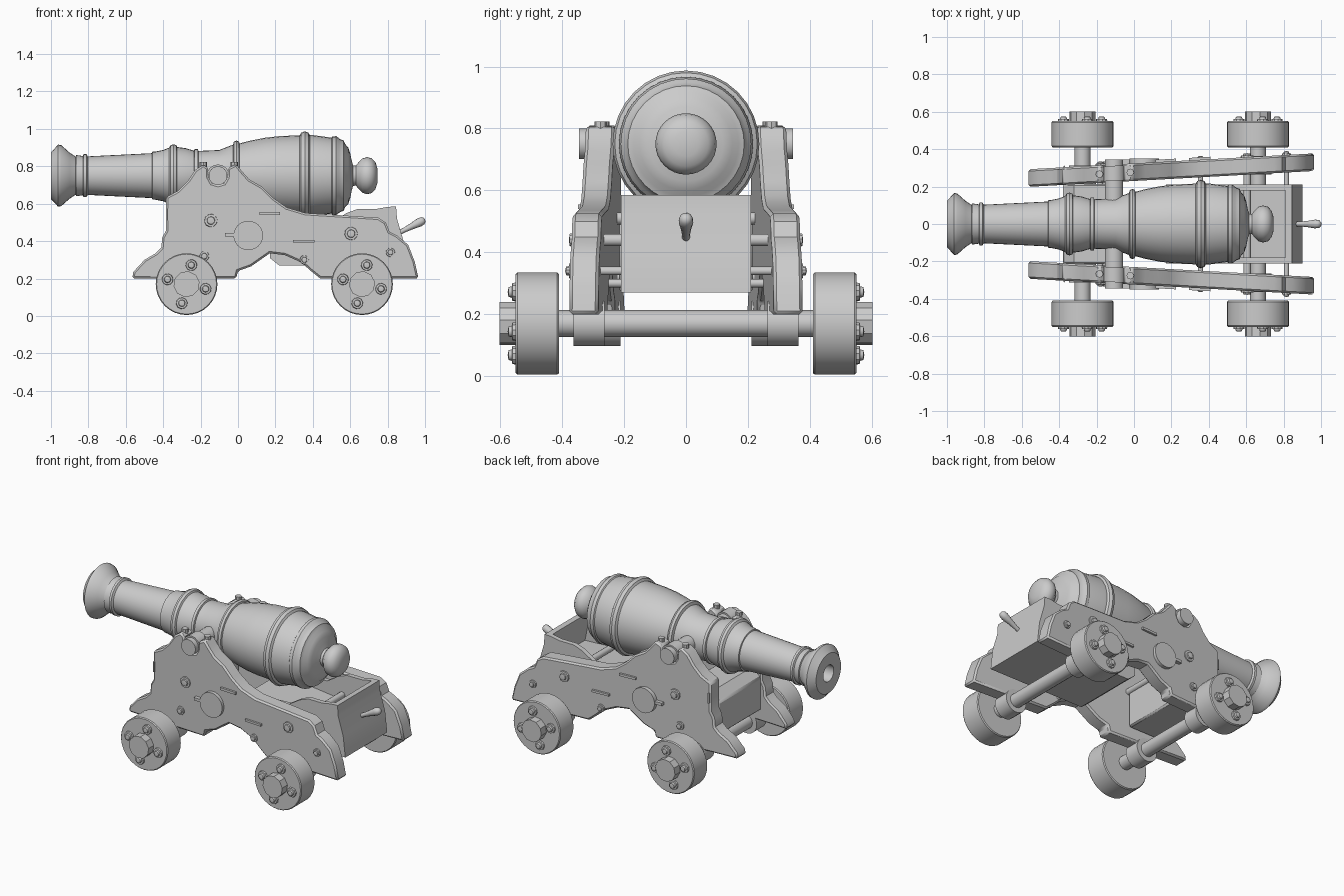
import bpy, bmesh, math
from mathutils import Vector

if "Cube" in bpy.data.objects:
    bpy.data.objects.remove(bpy.data.objects["Cube"])

X, Y, Z = Vector((1, 0, 0)), Vector((0, 1, 0)), Vector((0, 0, 1))


def finish(name, bm, mirror=False, bevel=0):
    bmesh.ops.remove_doubles(bm, verts=bm.verts, dist=1e-5)
    bmesh.ops.recalc_face_normals(bm, faces=bm.faces)
    me = bpy.data.meshes.new(name)
    bm.to_mesh(me)
    bm.free()
    ob = bpy.data.objects.new(name, me)
    bpy.context.collection.objects.link(ob)
    if bevel:
        m = ob.modifiers.new("bevel", "BEVEL")
        m.width, m.segments, m.limit_method = bevel, 1, "ANGLE"
        m.angle_limit = math.radians(50)
    if mirror:
        m = ob.modifiers.new("mirror", "MIRROR")
        m.use_axis = (False, True, False)
        m.use_mirror_merge = False
    return ob


def lathe(name, prof, origin, axis=Y, seg=24, mirror=False):
    """Revolve (distance along axis, radius) points."""
    bm = bmesh.new()
    axis = Vector(axis).normalized()
    u = axis.orthogonal().normalized()
    v = axis.cross(u)
    rings = []
    for t, r in prof:
        rings.append([bm.verts.new(Vector(origin) + axis * t + r * (u * math.cos(a) + v * math.sin(a)))
                      for a in (2 * math.pi * i / seg for i in range(seg))])
    for a, b in zip(rings, rings[1:]):
        for i in range(seg):
            j = (i + 1) % seg
            bm.faces.new((a[i], a[j], b[j], b[i]))
    return finish(name, bm, mirror)


def rod(name, origin, r, length, axis=Y, seg=16, mirror=False):
    return lathe(name, [(0, 0), (0, r), (length, r), (length, 0)], origin, axis, seg, mirror)


def cheek_y(x):
    return 0.277 + 0.0555 * x


def prism(name, pts, y0, y1, mirror=False, splay=False, bevel=0):
    """Extrude an x/z outline along y, optionally following the splay of the cheeks."""
    bm = bmesh.new()
    f = bm.faces.new([bm.verts.new((x, y0, z)) for x, z in pts])
    ext = bmesh.ops.extrude_face_region(bm, geom=[f])
    bmesh.ops.translate(bm, vec=(0, y1 - y0, 0),
                        verts=[g for g in ext["geom"] if isinstance(g, bmesh.types.BMVert)])
    if splay:
        for v in bm.verts:
            v.co.y += cheek_y(v.co.x)
    return finish(name, bm, mirror, bevel)


def rect(x0, x1, z0, z1):
    return [(x0, z0), (x1, z0), (x1, z1), (x0, z1)]


# Barrel with bore, mouldings and rear knob
barrel = [(-.5, 0), (-.5, .052), (-1, .052), (-1, .125), (-.985, .14), (-.962, .166), (-.945, .163),
          (-.90, .123), (-.868, .102), (-.865, .11), (-.83, .105), (-.825, .115), (-.81, .115),
          (-.803, .103), (-.46, .12), (-.458, .128), (-.445, .128), (-.40, .137), (-.368, .15),
          (-.36, .163), (-.345, .168), (-.33, .163), (-.325, .153), (-.28, .147), (-.235, .133),
          (-.232, .142), (-.215, .142), (-.212, .132), (-.10, .137), (-.05, .157), (-.027, .165),
          (-.022, .182), (-.008, .188), (.005, .182), (.008, .172), (.06, .186), (.14, .202),
          (.22, .211), (.33, .216), (.338, .23), (.357, .237), (.376, .23), (.384, .217), (.40, .217),
          (.50, .203), (.505, .21), (.525, .211), (.54, .2), (.55, .193), (.565, .188), (.572, .17),
          (.59, .15), (.60, .12), (.607, .085), (.615, .055), (.63, .053), (.645, .072), (.665, .092),
          (.69, .099), (.715, .093), (.735, .072), (.745, .04), (.747, 0)]
lathe("barrel", barrel, (0, 0, .75), X, 32)
rod("trunnion", (-.107, -.345, .75), .05, .69, seg=20)

# Carriage cheeks: stepped and curved outline, splayed towards the rear
cheek = [(-.565, .2), (-.56, .235), (-.50, .30), (-.44, .335), (-.41, .365), (-.405, .42), (-.385, .455),
         (-.385, .635), (-.32, .67), (-.27, .72), (-.23, .78), (-.185, .81), (-.16, .79), (-.157, .74),
         (-.14, .71), (-.107, .70), (-.074, .71), (-.057, .74), (-.054, .79), (-.01, .812), (.02, .775),
         (.06, .73), (.13, .69), (.19, .63), (.26, .58), (.36, .55), (.60, .535), (.75, .525), (.79, .50),
         (.81, .45), (.85, .43), (.91, .38), (.945, .29), (.965, .20), (.44, .20), (.39, .24), (.34, .285),
         (.25, .325), (.17, .335), (.12, .30), (.07, .265), (0, .24), (-.01, .20)]
prism("cheek", cheek, -.047, .047, True, True, .01)

# Cap straps, with bolts, either side of each trunnion
arc = [(-.107 + .06 * math.cos(a), .75 + .06 * math.sin(a)) for a in (math.pi * i / 8 for i in range(9))]
inner = [(-.107 + .05 * math.cos(a), .75 + .05 * math.sin(a)) for a in (math.pi * i / 8 for i in range(9))]
prism("trunnion_strap", arc + inner[::-1], -.04, .04, True, True)
for x in (-.185, -.02):
    rod("strap_bolt", (x, cheek_y(x), .77), .02, .053, Z, 8, True)

# Axles, bearing blocks and wheels
for x in (-.275, .663):
    rod("axle", (x, -.6, .17), .043, 1.2)
    rod("axle_bearing", (x, cheek_y(x) - .05, .17), .074, .1, seg=20, mirror=True)
    lathe("wheel", [(.41, 0), (.41, .16), (.416, .165), (.544, .165), (.55, .16), (.55, 0)],
          (x, 0, .17), seg=32, mirror=True)
    rod("wheel_hub", (x, .54, .17), .07, .062, seg=10, mirror=True)
    for i in range(4):
        a = math.radians(-14 + 90 * i)
        lathe("wheel_bolt", [(0, .031), (.012, .029), (.013, .019), (.024, .016), (.027, 0)],
              (x + .105 * math.cos(a), .549, .17 + .105 * math.sin(a)), seg=10, mirror=True)

# Cross rods with bolt heads on the cheeks
for x, z, r in ((-.145, .51, .02), (.605, .44, .02), (-.18, .32, .015), (.355, .30, .014), (.815, .34, .014)):
    y = cheek_y(x) + .047
    rod("cross_rod", (x, -y, z), r, 2 * y, seg=12)
    lathe("rod_bolt", [(-.005, r * 1.8), (.008, r * 1.7), (.009, r * 1.1), (.018, r), (.021, 0)],
          (x, y, z), seg=10, mirror=True)

# Side discs and iron staples
rod("side_disc", (.055, cheek_y(.055) + .03, .43), .079, .04, seg=20, mirror=True)
for x0, x1, z0, z1, h in ((-.07, .03, .425, .443, .07), (.115, .225, .54, .555, .06),
                          (.295, .41, .392, .406, .06), (-.378, -.37, .51, .575, .055)):
    prism("staple", rect(x0, x1, z0, z1), .04, h, True, True)

# Front transom joining the cheeks
prism("front_transom", [(-.38, .27), (-.14, .27), (-.14, .53), (-.32, .53), (-.38, .48)], -.215, .215, bevel=.01)

# Rear bed box under the breech
side = [(.17, .31), (.22, .27), (.90, .27), (.885, .40), (.85, .52), (.845, .585), (.80, .583), (.74, .572),
        (.64, .572), (.58, .55), (.50, .50), (.17, .48)]
prism("bed_side", side, .18, .21, True)
prism("bed_floor", [(.17, .31), (.22, .27), (.88, .27), (.86, .40), (.60, .41), (.17, .46)], -.19, .19)
prism("bed_back", [(.86, .27), (.90, .27), (.885, .40), (.85, .52), (.845, .585), (.81, .583), (.815, .50)],
      -.209, .209)

# Handle on the back of the bed
lathe("bed_handle", [(-.02, 0), (-.02, .013), (.03, .013), (.08, .018), (.12, .024), (.142, .021),
                     (.152, .012), (.155, 0)], (.862, 0, .445), (.88, 0, .45), 12)

# Smooth shading with sharp edges kept
for ob in bpy.context.scene.objects:
    ob.select_set(True)
    bpy.context.view_layer.objects.active = ob
bpy.ops.object.shade_smooth_by_angle(angle=math.radians(35))
